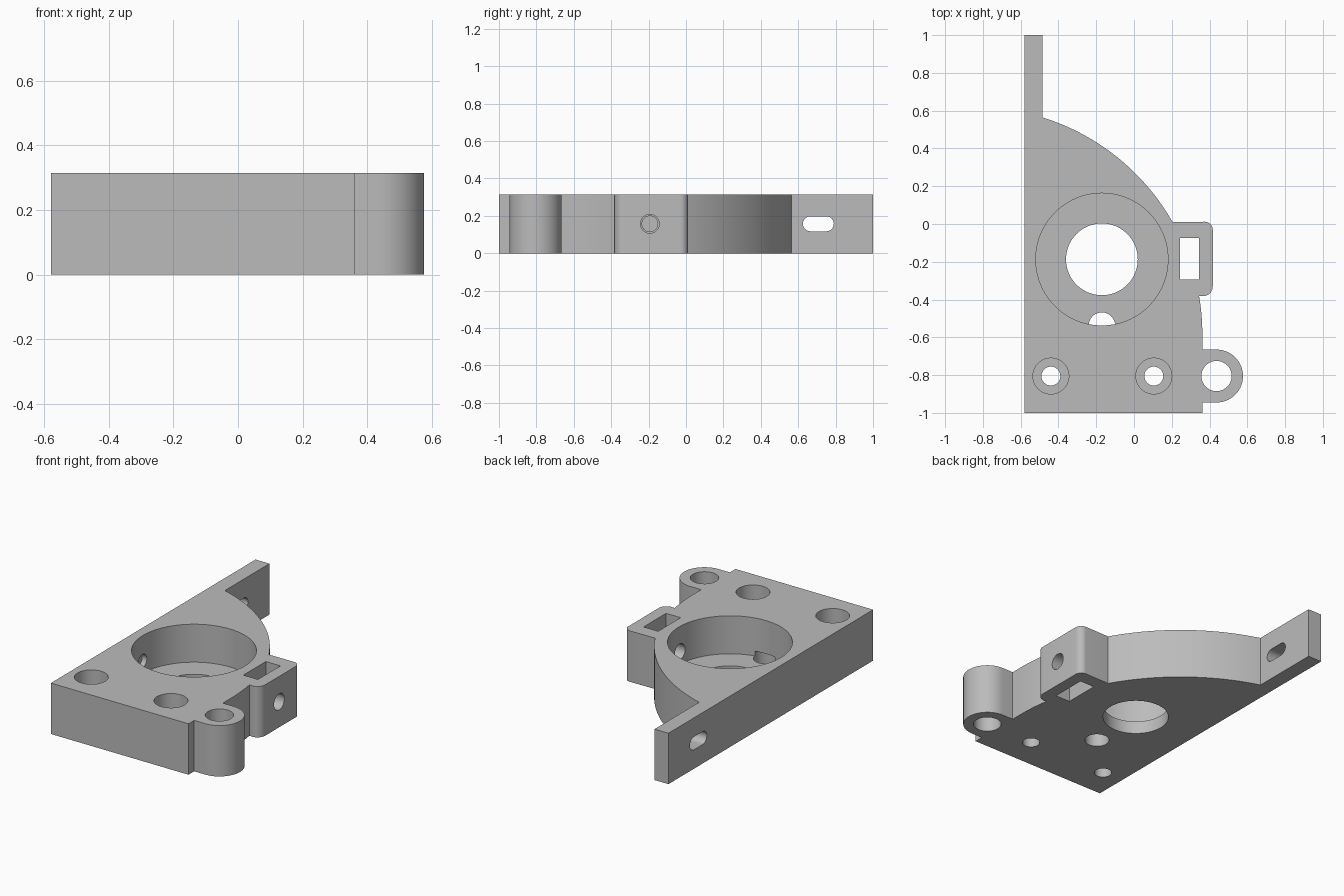
import bpy, bmesh
from math import radians, cos, sin, atan2, degrees
from mathutils import Matrix

cube = bpy.data.objects.get("Cube")
if cube:
    bpy.data.objects.remove(cube, do_unlink=True)

HEIGHT = 0.315
FLOOR = 0.08
MID = HEIGHT / 2
PAD = 0.1

grey = bpy.data.materials.new("plain_grey")
grey.use_nodes = True
grey.diffuse_color = (0.5, 0.5, 0.5, 1)
grey.node_tree.nodes["Principled BSDF"].inputs["Base Color"].default_value = (0.5, 0.5, 0.5, 1)


def arc(cx, cy, r, start, end, steps):
    """Points along an arc, angles in degrees."""
    angles = [radians(start + (end - start) * i / steps) for i in range(steps + 1)]
    return [(cx + r * cos(a), cy + r * sin(a)) for a in angles]


def prism(name, points, low, high, matrix=Matrix()):
    """Extrude a flat outline from low to high, then place it."""
    bm = bmesh.new()
    face = bm.faces.new([bm.verts.new((x, y, low)) for x, y in points])
    grown = bmesh.ops.extrude_face_region(bm, geom=[face])["geom"]
    moved = [v for v in grown if isinstance(v, bmesh.types.BMVert)]
    bmesh.ops.translate(bm, verts=moved, vec=(0, 0, high - low))
    bmesh.ops.recalc_face_normals(bm, faces=bm.faces)
    bm.transform(matrix)
    mesh = bpy.data.meshes.new(name)
    bm.to_mesh(mesh)
    bm.free()
    mesh.materials.append(grey)
    obj = bpy.data.objects.new(name, mesh)
    bpy.context.collection.objects.link(obj)
    return obj


def circle(cx, cy, r, steps=64):
    return arc(cx, cy, r, 0, 360, steps)[:-1]


def cut(points, low, high, matrix=Matrix()):
    """Subtract a prism from the plate and discard the cutter."""
    cutter = prism("cutter", points, low, high, matrix)
    cutter.hide_render = True
    mod = plate.modifiers.new("cut", 'BOOLEAN')
    mod.operation = 'DIFFERENCE'
    mod.solver = 'EXACT'
    mod.object = cutter
    bpy.ops.object.modifier_apply(modifier=mod.name)
    bpy.data.objects.remove(cutter, do_unlink=True)


# Plate outline: straight base, round ear, nut lug, swept edge, long arm
SX, SY, SR = -0.843, -0.586, 1.205          # swept edge circle


def sweep_angle(x, y):
    return degrees(atan2(y - SY, x - SX))


outline = [(-0.58, -1), (0.362, -1), (0.362, -0.945)]
outline += arc(0.437, -0.805, 0.14, -90, 90, 40)
outline += [(0.362, -0.665)]
outline += arc(SX, SY, SR, 0, sweep_angle(0.345, -0.38), 8)
outline += arc(0.365, -0.33, 0.052, -90, 0, 10)
outline += arc(0.375, -0.03, 0.042, 0, 90, 10)
outline += arc(SX, SY, SR, sweep_angle(0.205, 0.01), sweep_angle(-0.485, 0.565), 40)
outline += [(-0.485, 1), (-0.58, 1)]
plate = prism("mounting_bracket", outline, 0, HEIGHT)
bpy.context.view_layer.objects.active = plate
plate.select_set(True)

# Round pocket, its through hole and the small floor hole
PX, PY = -0.17, -0.187
TOP = HEIGHT + PAD
cut(circle(PX, PY, 0.35, 96), FLOOR, TOP)
cut(circle(PX, PY, 0.19), -PAD, TOP)
cut(circle(PX, -0.538, 0.07, 48), -PAD, FLOOR + 0.03)

# Counterbored screw holes
for x in (-0.44, 0.105):
    cut(circle(x, -0.805, 0.095), 0.12, TOP)
    cut(circle(x, -0.805, 0.05, 48), -PAD, TOP)

# Ear hole and nut slot
cut(circle(0.437, -0.805, 0.08), -PAD, TOP)
cut([(0.243, -0.295), (0.343, -0.295), (0.343, -0.075), (0.243, -0.075)], -PAD, TOP)

# Sideways cuts: local x, y, z become world y, z, x
SIDE = Matrix(((0, 0, 1, 0), (1, 0, 0, 0), (0, 1, 0, 0), (0, 0, 0, 1)))
cut(circle(-0.193, MID, 0.05, 48), PX, 0.6, SIDE)
cut(circle(-0.193, MID, 0.042, 48), -0.55, PX, SIDE)
slot = arc(0.665, MID, 0.04, 90, 270, 20) + arc(0.75, MID, 0.04, -90, 90, 20)
cut(slot, -0.7, -0.4, SIDE)

bpy.ops.object.shade_smooth_by_angle(angle=radians(30))
